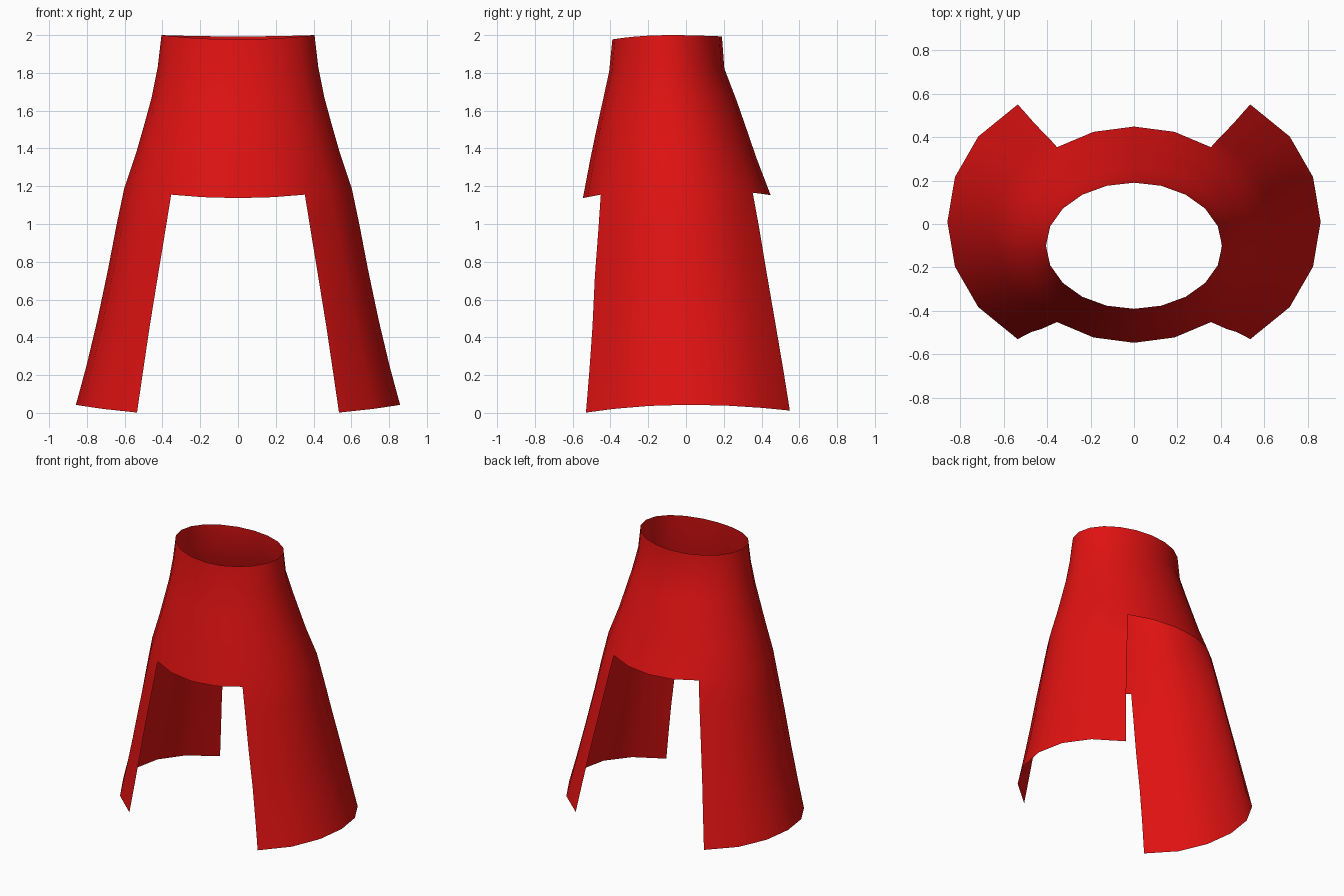
import bpy, bmesh, math

if "Cube" in bpy.data.objects:
    bpy.data.objects.remove(bpy.data.objects["Cube"])

SEG = 20
# Cross-section rings: side height, half width, half depth, centre y, end dip, edge flare
RINGS = [
    (2.000, 0.405, 0.290, -0.100, 0.015, 0.00),
    (1.830, 0.425, 0.305, -0.102, 0.015, 0.00),
    (1.670, 0.457, 0.355, -0.088, 0.022, 0.00),
    (1.520, 0.498, 0.400, -0.078, 0.030, 0.00),
    (1.380, 0.538, 0.440, -0.068, 0.036, 0.00),
    (1.190, 0.602, 0.497, -0.049, 0.045, 0.00),
    (1.000, 0.642, 0.527, -0.038, 0.048, 0.02),
    (0.760, 0.688, 0.563, -0.027, 0.050, 0.05),
    (0.490, 0.745, 0.600, -0.010, 0.052, 0.07),
    (0.250, 0.802, 0.636, 0.002, 0.054, 0.07),
    (0.043, 0.858, 0.667, 0.010, 0.055, 0.06),
]
WAIST = 5  # below this ring only the two side panels continue

red = bpy.data.materials.new("red cloth")
red.diffuse_color = (0.75, 0.006, 0.006, 1)
red.use_nodes = True
red.node_tree.nodes["Principled BSDF"].inputs["Base Color"].default_value = red.diffuse_color


def point(ring, k):
    """Point k around a ring, counted from the back centre towards +x."""
    z, rx, ry, cy, dip, flare = ring
    a = 2 * math.pi * k / SEG
    c, s = math.cos(a), math.sin(a)
    x = rx * s * (1 + flare * c * c / 0.654)
    return x, cy + ry * c, z - dip * c * c + 0.008 * c * abs(c)


# Open tapered garment: full tube on top, two side panels below
bm = bmesh.new()
grid = [[bm.verts.new(point(r, k)) for k in range(SEG)] for r in RINGS]
for i in range(len(RINGS) - 1):
    for k in range(SEG):
        if i >= WAIST and not (2 <= k < 8 or 12 <= k < 18):
            continue  # front and back openings
        n = (k + 1) % SEG
        bm.faces.new((grid[i][k], grid[i][n], grid[i + 1][n], grid[i + 1][k]))
bmesh.ops.delete(bm, geom=[v for v in bm.verts if not v.link_faces], context='VERTS')

# Make the faces point outwards
bm.normal_update()
if sum(f.normal.dot(f.calc_center_median() * 1.0) for f in bm.faces if f.calc_center_median().z > 1.2
       and abs(f.calc_center_median().x) > 0.3 and f.normal.z >= -1) < 0:
    bmesh.ops.reverse_faces(bm, faces=bm.faces)
for f in bm.faces:
    f.smooth = True

mesh = bpy.data.meshes.new("split_skirt")
bm.to_mesh(mesh)
bm.free()
mesh.materials.append(red)
skirt = bpy.data.objects.new("split_skirt", mesh)
bpy.context.collection.objects.link(skirt)
